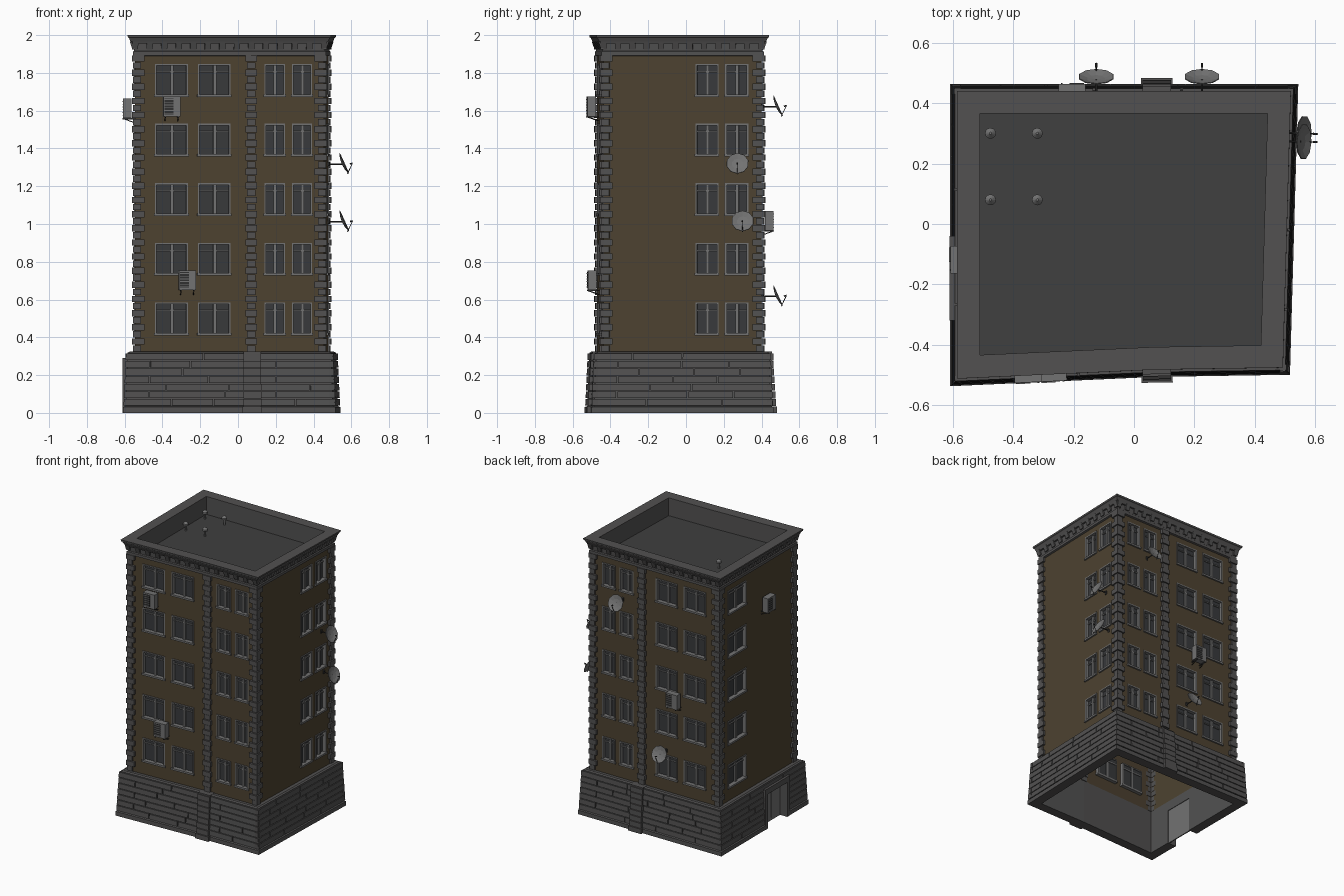
import bpy, bmesh, math, random
from mathutils import Vector as V

if "Cube" in bpy.data.objects:
    bpy.data.objects.remove(bpy.data.objects["Cube"])

random.seed(4)
UP = V((0, 0, 1))
# wall footprint, counter-clockwise from the front left corner
FOOT = [V((-.545, -.47, 0)), V((.07, -.442, 0)), V((.454, -.436, 0)), V((.478, .40, 0)), V((-.545, .40, 0))]
N = len(FOOT)
FRONT_L, FRONT_R, RIGHT, BACK, LEFT = range(5)


def material(name, r, g, b):
    m = bpy.data.materials.new(name)
    m.diffuse_color = (r, g, b, 1)
    m.use_nodes = True
    m.node_tree.nodes["Principled BSDF"].inputs["Base Color"].default_value = m.diffuse_color
    return m


BROWN = material("brown_plaster", .075, .055, .03)
STONE = material("dark_stone", .085, .083, .083)
TAR = material("roof_felt", .05, .05, .05)
GLASS = material("dark_glass", .04, .042, .045)
METAL = material("grey_metal", .17, .17, .17)
BLACK = material("dark_metal", .03, .03, .03)


def finish(bm, name, mat):
    bmesh.ops.recalc_face_normals(bm, faces=bm.faces)
    me = bpy.data.meshes.new(name)
    bm.to_mesh(me)
    bm.free()
    ob = bpy.data.objects.new(name, me)
    me.materials.append(mat)
    bpy.context.collection.objects.link(ob)
    return ob


def seg(i):
    p, q = FOOT[i], FOOT[(i + 1) % N]
    d = (q - p).normalized()
    return p, d, V((d.y, -d.x, 0)), (q - p).length


def pt(i, u, n, z):
    p, d, o, _ = seg(i)
    return p + d * u + o * n + UP * z


def to_u(i, c):
    p, d, _, _ = seg(i)
    k = 1 if i in (RIGHT, LEFT) else 0
    return (c - p[k]) / d[k]


# box in wall coordinates; n1t lets the outer face slope
def wbox(bm, i, u0, u1, z0, z1, n0, n1, n1t=None):
    n1t = n1 if n1t is None else n1t
    v = [bm.verts.new(pt(i, u, n, z)) for z, no in ((z0, n1), (z1, n1t))
         for u, n in ((u0, n0), (u1, n0), (u1, no), (u0, no))]
    for f in ((3, 2, 1, 0), (4, 5, 6, 7), (0, 1, 5, 4), (1, 2, 6, 5), (2, 3, 7, 6), (3, 0, 4, 7)):
        bm.faces.new([v[k] for k in f])


def offset(d):
    out = []
    for i in range(N):
        a, b = seg(i - 1 if i else N - 1)[2], seg(i)[2]
        out.append(FOOT[i] + (a + b) * (d / (1 + a.dot(b))))
    return out


# closed ring swept round the footprint from (offset, z) points
def sweep(profile, name, mat):
    bm = bmesh.new()
    rings = [[bm.verts.new(p + UP * z) for p in offset(d)] for d, z in profile]
    for a, b in zip(rings, rings[1:] + rings[:1]):
        for k in range(N):
            bm.faces.new((a[k], a[(k + 1) % N], b[(k + 1) % N], b[k]))
    return finish(bm, name, mat)


def rod(bm, p, q, r):
    d = q - p
    m = d.to_track_quat('Z', 'Y').to_matrix().to_4x4()
    m.translation = (p + q) / 2
    bmesh.ops.create_cone(bm, cap_ends=True, segments=6, radius1=r, radius2=r, depth=d.length, matrix=m)


# walls with window openings
wide, slim = [(-.44, -.265), (-.212, -.04)], [(.14, .25), (.285, .392)]
COLS = {FRONT_L: wide, FRONT_R: slim, RIGHT: [(.05, .172), (.207, .33)], BACK: wide + slim, LEFT: [(.09, .30)]}
ROWS = [(.415 + .3155 * k, .585 + .3155 * k) for k in range(5)]
walls, frames, panes = bmesh.new(), bmesh.new(), bmesh.new()
for i, cols in COLS.items():
    L = seg(i)[3]
    spans = [tuple(sorted((to_u(i, a), to_u(i, b)))) for a, b in cols]
    us = sorted([0, L] + [u for s in spans for u in s])
    zs = sorted([.3, 1.9] + [z for r in ROWS for z in r])
    for u0, u1 in zip(us, us[1:]):
        for z0, z1 in zip(zs, zs[1:]):
            hole = (u0, u1) in spans and (z0, z1) in ROWS
            if not hole:
                walls.faces.new([walls.verts.new(pt(i, u, 0, z)) for u, z in ((u0, z0), (u1, z0), (u1, z1), (u0, z1))])
                continue
            t, mid = .009, u0 + (u1 - u0) * .52
            for a, b in ((u0, u0 + t), (u1 - t, u1)):
                wbox(frames, i, a, b, z0, z1, -.025, .005)
            wbox(frames, i, u0, u1, z1 - t, z1, -.025, .005)
            wbox(frames, i, u0 - .004, u1 + .004, z0 - .004, z0 + t, -.025, .011)
            wbox(frames, i, mid - .008, mid + .008, z0, z1, -.025, -.008)
            wbox(frames, i, u0, u1, z1 - .045, z1 - .037, -.025, -.012)
            panes.faces.new([panes.verts.new(pt(i, u, -.02, z)) for u, z in ((u0, z0), (u1, z0), (u1, z1), (u0, z1))])
bmesh.ops.remove_doubles(walls, verts=walls.verts, dist=1e-5)
finish(walls, "walls", BROWN)
finish(frames, "window_frames", METAL)
finish(panes, "window_panes", GLASS)

# stone base, hollow and open underneath
core = sweep([(-.004, .32), (-.004, 0), (.064, 0), (.064, .03), (.05, .036), (.04, .318), (.03, .324)], "base_core", STONE)
bm = bmesh.new()
d0, d1, dtop = to_u(LEFT, -.07), to_u(LEFT, -.29), .25
wbox(bm, LEFT, d0, d1, -.1, dtop, -.1, .2)
cutter = finish(bm, "door_cutter", STONE)
cutter.hide_render = True
cutter.display_type = 'WIRE'
cut = core.modifiers.new("door_opening", 'BOOLEAN')
cut.operation, cut.object = 'DIFFERENCE', cutter

# rusticated courses
bm = bmesh.new()
H = .0402
for c in range(7):
    z0 = .038 + c * H
    n = .061 - .0018 * c
    for i in range(N):
        L = seg(i)[3]
        runs = [(-n, L + n)]
        if i == FRONT_L:
            runs = [(-n, L)]
        elif i == FRONT_R:
            runs = [(0, L + n)]
        elif i == LEFT and z0 < dtop:
            runs = [(-n, d0 - .03), (d1 + .03, L + n)]
        for a, b in runs:
            u = a
            while u < b - 1e-4:
                e = u + (.13 if u == a and c % 2 else random.uniform(.2, .42))
                e = b if b - e < .1 else e
                wbox(bm, i, u + (.003 if u > a else 0), e - (.003 if e < b else 0), z0, z0 + H - .005, .03, n, n - .002)
                u = e
finish(bm, "base_blocks", STONE)

# door and its surround
bm = bmesh.new()
wbox(bm, LEFT, d0 - .03, d0, 0, .29, 0, .066)
wbox(bm, LEFT, d1, d1 + .03, 0, .29, 0, .066)
wbox(bm, LEFT, d0, d1, dtop, .29, 0, .066)
finish(bm, "door_surround", STONE)
bm = bmesh.new()
wbox(bm, LEFT, d0, d1, 0, dtop, 0, .008)
wbox(bm, LEFT, d0 + .02, (d0 + d1) / 2 - .006, .02, dtop - .03, .008, .013)
wbox(bm, LEFT, (d0 + d1) / 2 + .006, d1 - .02, .02, dtop - .03, .008, .013)
finish(bm, "door", METAL)

# quoins on corners and mid-facade strips, with strip bases
quoins, piers = bmesh.new(), bmesh.new()
n_q = 42
step = (1.895 - .322) / n_q
for k in range(n_q):
    z0, z1 = .322 + k * step + .002, .322 + (k + 1) * step - .002
    long = k % 2
    pro = .016 if long else .011
    for i in range(N):
        L = seg(i)[3]
        w = .048 if long else .03
        if i != FRONT_R:
            wbox(quoins, i, -pro, w, z0, z1, -.002, pro)
        if i != FRONT_L:
            wbox(quoins, i, L - w, L + pro, z0, z1, -.002, pro)
    h = .031 if long else .023
    for i in (FRONT_R, BACK):
        c = to_u(i, .07)
        wbox(quoins, i, c - h, c + h, z0, z1, -.005, pro + .004)
for i in (FRONT_R, BACK):
    c = to_u(i, .075)
    wbox(piers, i, c - .052, c + .052, 0, .035, 0, .083)
    for k in range(7):
        wbox(piers, i, c - .047, c + .047, .037 + k * H, .037 + (k + 1) * H - .004, 0, .077 - .0025 * k)
    wbox(piers, i, c - .047, c + .047, .03, .324, 0, .055)
finish(quoins, "quoins", STONE)
finish(piers, "strip_bases", STONE)

# cornice with parapet, brackets, roof
sweep([(-.035, 1.86), (-.002, 1.86), (-.002, 1.888), (.012, 1.893), (.012, 1.912), (.006, 1.917), (.01, 1.96), (.024, 1.966),
       (.032, 1.984), (.038, 1.988), (.04, 2), (-.035, 2)], "cornice", STONE)
bm = bmesh.new()
for i in range(N):
    L = seg(i)[3]
    cnt = round(L / .075)
    for k in range(cnt + 1):
        u = L * k / cnt
        wbox(bm, i, u - .016, u + .016, 1.925, 1.966, 0, .014, .028)
        if k < cnt:
            wbox(bm, i, u, u + L / cnt, 1.955, 1.966, 0, .022, .026)
finish(bm, "cornice_brackets", STONE)
bm = bmesh.new()
bm.faces.new([bm.verts.new(p + UP * 1.87) for p in offset(-.034)])
finish(bm, "roof", TAR)

# roof vents
bm = bmesh.new()
for x in (-.475, -.32):
    for y in (.08, .30):
        rod(bm, V((x, y, 1.865)), V((x, y, 1.92)), .007)
        for z, r1, r2, h in ((1.917, .018, .018, .012), (1.93, .018, .004, .014)):
            bmesh.ops.create_cone(bm, cap_ends=True, segments=12, radius1=r1, radius2=r2, depth=h)
            bmesh.ops.translate(bm, verts=bm.verts[-24:], vec=(x, y, z))
finish(bm, "roof_vents", METAL)

# air conditioners
body, grille = bmesh.new(), bmesh.new()
for i, c, z in ((FRONT_L, -.353, 1.57), (FRONT_L, -.27, .65), (LEFT, -.118, 1.56), (BACK, -.205, .965)):
    u = to_u(i, c)
    wbox(body, i, u - .045, u + .045, z, z + .105, .018, .063)
    wbox(grille, i, u - .04, u + .008, z + .01, z + .095, .06, .0645)
    for k in range(6):
        zz = z + .014 + k * .0145
        wbox(body, i, u - .04, u + .008, zz, zz + .004, .06, .067)
    for du in (-.034, .034):
        wbox(grille, i, u + du - .003, u + du + .003, z - .006, z, 0, .066)
        rod(grille, pt(i, u + du, .002, z - .024), pt(i, u + du, .06, z - .003), .0025)
finish(body, "air_conditioners", METAL)
finish(grille, "air_conditioner_grilles", BLACK)

# satellite dishes
bowl, arms = bmesh.new(), bmesh.new()
for i, c, z in ((RIGHT, .275, 1.317), (RIGHT, .302, 1.012), (BACK, .225, 1.622), (BACK, -.125, .617)):
    u = to_u(i, c)
    _, d, o, _ = seg(i)
    mid = pt(i, u, .078, z)
    axis = (o + UP * .45).normalized()
    side = axis.cross(d)
    hub = bowl.verts.new(mid)
    prev = None
    for r, h in ((.03, .003), (.059, .012)):
        ring = [bowl.verts.new(mid + axis * h + (d * math.cos(a) + side * math.sin(a)) * r)
                for a in (math.tau * (k + .5) / 10 for k in range(10))]
        for k in range(10):
            j = (k + 1) % 10
            bowl.faces.new((hub, ring[k], ring[j]) if prev is None else (prev[k], ring[k], ring[j], prev[j]))
        prev = ring
    low = pt(i, u, .104, z - .053)
    tip = pt(i, u, .132, z + .005)
    rod(arms, pt(i, u, 0, z), mid, .004)
    rod(arms, pt(i, u, 0, z - .012), pt(i, u, .006, z + .012), .008)
    rod(arms, low, tip, .002)
    rod(arms, tip, tip - o * .014 - UP * .004, .004)
dishes = finish(bowl, "satellite_dishes", METAL)
thick = dishes.modifiers.new("thickness", 'SOLIDIFY')
thick.thickness = .003
finish(arms, "dish_arms", BLACK)
